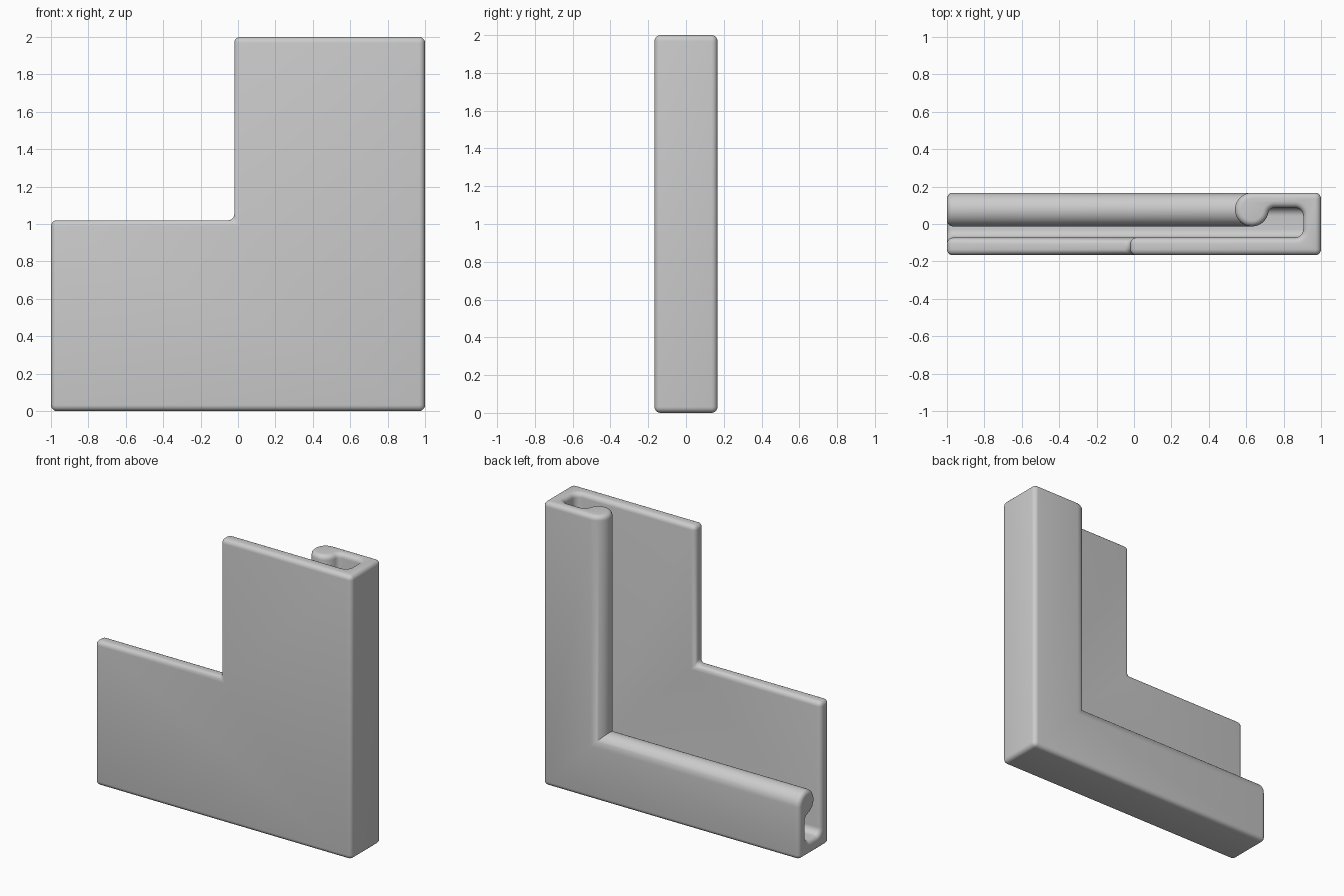
import bpy, bmesh
from math import radians, cos, sin, hypot, atan2, degrees

cube = bpy.data.objects.get("Cube")
if cube:
    bpy.data.objects.remove(cube, do_unlink=True)

HALF = 0.167      # half of the depth
REACH = 1.02      # width of the front plate
PLATE = -0.073    # back of the front plate
WALL = 0.095      # thickness of the outer wall
LIP = 0.087       # inner face of the back lip
ROUND = 0.032     # edge rounding


def arc(cu, cv, r, a, b, steps):
    """Points on an arc from angle a to angle b, in degrees."""
    angles = [radians(a + (b - a) * i / steps) for i in range(steps + 1)]
    return [(cu + r * cos(t), cv + r * sin(t)) for t in angles]


# Hooked cross-section: u runs inward from the outer edge, v runs back
bead_r, bead_u = 0.09, 0.37
bead_v = HALF - bead_r
neck_r, groove_r = 0.035, 0.045
neck_v = LIP - neck_r
neck_u = bead_u - ((bead_r + neck_r) ** 2 - (bead_v - neck_v) ** 2) ** 0.5
tangent = degrees(atan2(bead_v - neck_v, bead_u - neck_u))

profile = [(0, -HALF), (REACH, -HALF), (REACH, PLATE)]
profile += arc(WALL + groove_r, PLATE + groove_r, groove_r, 270, 180, 8)
profile += arc(WALL + groove_r, LIP - groove_r, groove_r, 180, 90, 8)
profile += arc(neck_u, neck_v, neck_r, 90, tangent, 8)
profile += arc(bead_u, bead_v, bead_r, 180 + tangent, 450, 28)[1:]
profile += [(0, HALF)]
n = len(profile)
corners = {0, 1, 2, n - 1}

# Sweep the section down the upright arm, round the mitre and along the foot
bm = bmesh.new()
top = [bm.verts.new((1 - u, v, 2)) for u, v in profile]
mitre = [bm.verts.new((1 - u, v, u)) for u, v in profile]
end = [bm.verts.new((-1, v, u)) for u, v in profile]
for a, b in ((top, mitre), (mitre, end)):
    for i in range(n):
        j = (i + 1) % n
        bm.faces.new((a[i], a[j], b[j], b[i]))
caps = [bm.faces.new(top), bm.faces.new(end)]
bmesh.ops.recalc_face_normals(bm, faces=bm.faces)

# Round the ends, the long corners and the two outline corners of the mitre
edges = {e for f in caps for e in f.edges}
for i in corners:
    edges.add(bm.edges.get((top[i], mitre[i])))
    edges.add(bm.edges.get((mitre[i], end[i])))
edges.add(bm.edges.get((mitre[0], mitre[n - 1])))
edges.add(bm.edges.get((mitre[1], mitre[2])))
bmesh.ops.bevel(bm, geom=list(edges), offset=ROUND, offset_type='OFFSET',
                segments=5, profile=0.5, affect='EDGES', clamp_overlap=False)

mesh = bpy.data.meshes.new("corner_bracket")
bm.to_mesh(mesh)
bm.free()
bracket = bpy.data.objects.new("corner_bracket", mesh)
bpy.context.collection.objects.link(bracket)

# Plain grey material
grey = bpy.data.materials.new("plain_grey")
grey.use_nodes = True
colour = (0.6, 0.6, 0.6, 1)
grey.diffuse_color = colour
grey.node_tree.nodes["Principled BSDF"].inputs["Base Color"].default_value = colour
mesh.materials.append(grey)

bpy.ops.object.select_all(action='DESELECT')
bracket.select_set(True)
bpy.context.view_layer.objects.active = bracket
bpy.ops.object.shade_smooth_by_angle(angle=radians(35))
